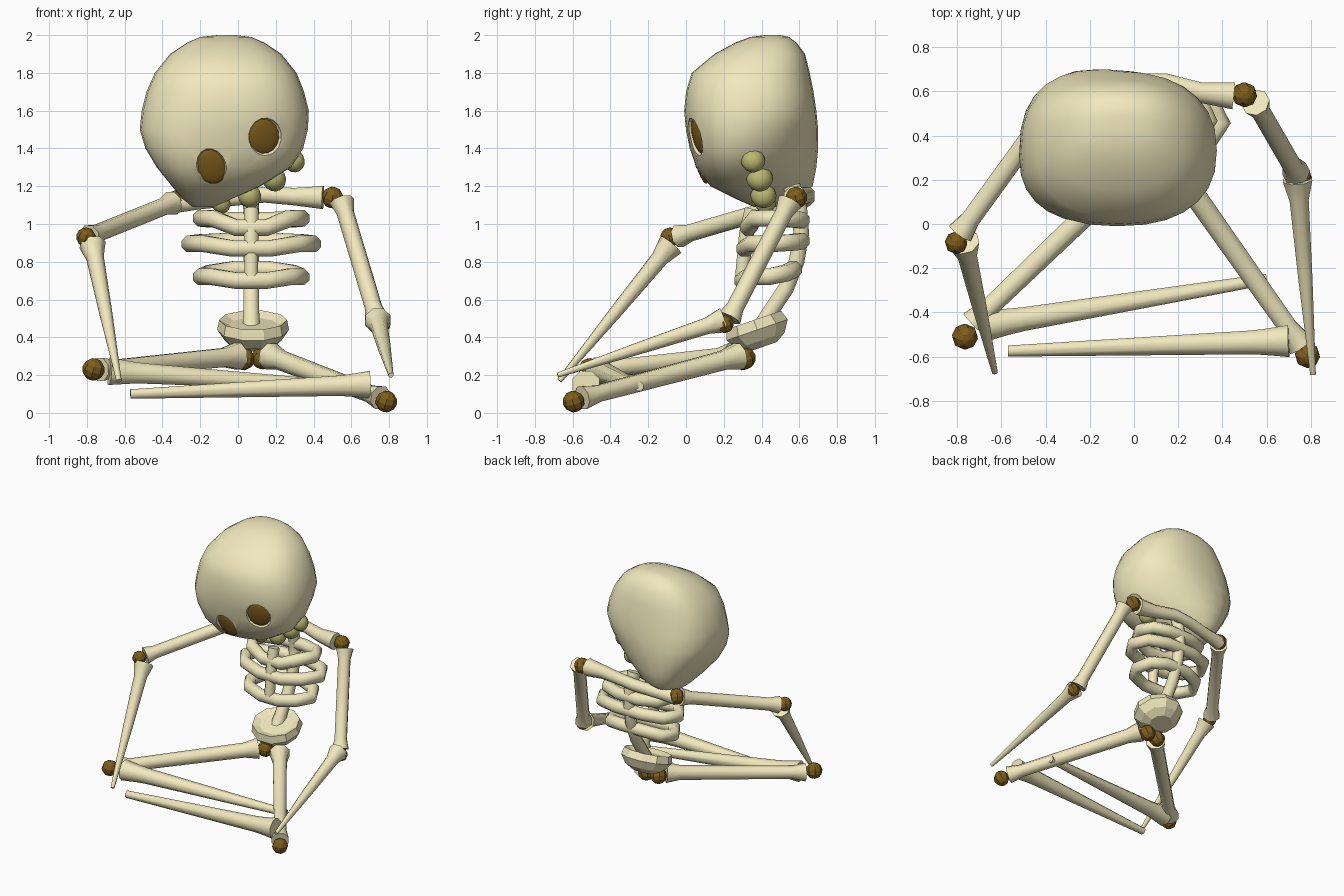
import bpy, bmesh, math
from mathutils import Vector, Matrix

if "Cube" in bpy.data.objects:
    bpy.data.objects.remove(bpy.data.objects["Cube"])


def material(name, color):
    m = bpy.data.materials.new(name)
    m.diffuse_color = (*color, 1)
    m.use_nodes = True
    m.node_tree.nodes["Principled BSDF"].inputs["Base Color"].default_value = m.diffuse_color
    return m


BONE = material("bone", (0.88, 0.81, 0.51))
JOINT = material("joint_brown", (0.21, 0.11, 0.012))
TOOTH = material("tooth", (0.50, 0.48, 0.17))


def finish(name, bm, mat, smooth=None):
    bmesh.ops.recalc_face_normals(bm, faces=bm.faces)
    me = bpy.data.meshes.new(name)
    bm.to_mesh(me)
    bm.free()
    ob = bpy.data.objects.new(name, me)
    bpy.context.collection.objects.link(ob)
    me.materials.append(mat)
    if smooth:
        bpy.ops.object.select_all(action='DESELECT')
        ob.select_set(True)
        bpy.context.view_layer.objects.active = ob
        bpy.ops.object.shade_smooth_by_angle(angle=math.radians(smooth))
    return ob


def loft(name, rings, mat, smooth=None, closed=False):
    bm = bmesh.new()
    vs = [[bm.verts.new(p) for p in r] for r in rings]
    n = len(vs[0])
    pairs = list(zip(vs, vs[1:])) + ([(vs[-1], vs[0])] if closed else [])
    for a, b in pairs:
        for i in range(n):
            j = (i + 1) % n
            bm.faces.new((a[i], a[j], b[j], b[i]))
    if not closed:
        bm.faces.new(vs[0])
        bm.faces.new(vs[-1])
    return finish(name, bm, mat, smooth)


def tube(name, pts, radii, sides=8, closed=False, up=(0, 0, 1)):
    pts = [Vector(p) for p in pts]
    n, rings = len(pts), []
    for i, p in enumerate(pts):
        if closed:
            t = pts[(i + 1) % n] - pts[i - 1]
        else:
            t = pts[min(i + 1, n - 1)] - pts[max(i - 1, 0)]
        u = t.cross(Vector(up)).normalized()
        v = u.cross(t).normalized()
        rings.append([p + radii[i] * (math.cos(a) * u + math.sin(a) * v)
                      for a in (2 * math.pi * (k + 0.5) / sides for k in range(sides))])
    return loft(name, rings, BONE, 56, closed)


def bone(name, a, b, profile):
    a, b = Vector(a), Vector(b)
    up = (0, 0, 1) if abs((b - a).normalized().z) < 0.9 else (0, 1, 0)
    return tube(name, [a.lerp(b, t) for t, r in profile], [r for t, r in profile], 8, up=up)


def ball(name, loc, scale, mat, rot=(0, 0, 0), seg=8, rows=6, smooth=None):
    bm = bmesh.new()
    bmesh.ops.create_uvsphere(bm, u_segments=seg, v_segments=rows, radius=1)
    ob = finish(name, bm, mat, smooth)
    ob.location, ob.rotation_euler, ob.scale = loc, rot, scale
    return ob


# skull: z, x range, y range per slice; lower slices lean away from the back right corner
slices = [(2.0, -.11, -.01, .42, .5), (1.99, -.2, .07, .34, .545), (1.96, -.27, .14, .26, .585),
          (1.9, -.36, .23, .15, .63), (1.8, -.44, .31, .03, .655), (1.7, -.485, .35, 0, .675),
          (1.6, -.51, .375, -.01, .69), (1.5, -.52, .37, 0, .70), (1.4, -.49, .345, .02, .70),
          (1.3, -.43, .28, .05, .69), (1.2, -.35, .12, .13, .67), (1.13, -.29, -.04, .27, .6),
          (1.09, -.24, -.12, .36, .52)]
rings = []
for z, x0, x1, y0, y1 in slices:
    low = min(1, max(0, (1.62 - z) / .3))
    f = .5 - .15 * low
    cx, cy = x0 + f * (x1 - x0), y0 + f * (y1 - y0)
    ring = []
    for k in range(28):
        c, s = math.cos(math.tau * k / 28), math.sin(math.tau * k / 28)
        e = 0.84
        if s > 0.01:
            e = 0.78 if c < 0 else 0.84 + .3 * low
        ring.append((cx + ((x1 - cx) if c > 0 else (cx - x0)) * math.copysign(abs(c) ** e, c),
                     cy + ((y1 - cy) if s > 0 else (cy - y0)) * math.copysign(abs(s) ** e, s), z))
    rings.append(ring)
skull = loft("skull", rings, BONE, 60)

# eye sockets: shallow hollows with a brown lining
eyes = []
for side, loc, w, h, roll in (("left", (-.14, -.05, 1.30), .075, .1, .3),
                              ("right", (.145, -.03, 1.46), .088, .1, .3)):
    hit, p, normal, idx = skull.ray_cast(Vector(loc), Vector((0, 1, 0)))
    rot = (normal.to_track_quat('Z', 'Y').to_matrix() @ Matrix.Rotation(roll, 3, 'Z')).to_euler()
    eyes.append((side, p, normal, rot, w, h))
for side, p, normal, rot, w, h in eyes:
    cut = ball(side + "_socket_cutter", p, (w * 1.05, h * 1.05, .05), BONE, rot, 16, 10)
    cut.hide_render = cut.hide_viewport = True
    mod = skull.modifiers.new(side + "_socket", 'BOOLEAN')
    mod.operation, mod.object, mod.solver = 'DIFFERENCE', cut, 'EXACT'
    ball(side + "_eye", p - normal * .03, (w * 1.03, h * 1.03, .025), JOINT, rot, 16, 10, 60)

# teeth along the tilted jaw
for i, (p, r) in enumerate((((-.09, .42, 1.11), .052), ((.06, .41, 1.15), .064),
                            ((.19, .39, 1.24), .066), ((.295, .355, 1.335), .06))):
    ball(f"tooth_{i}", p, (r, r * 1.08, r * 1.05), TOOTH, (0, -.5, 0), 10, 8, 60)

# spine and breastbone
tube("spine", [(.06, .56, 1.2), (.07, .6, 1.08), (.07, .61, .95), (.07, .585, .8),
               (.07, .53, .66), (.07, .45, .54), (.07, .39, .44)],
     [.05, .045, .045, .045, .045, .045, .05], up=(1, 0, 0))
tube("breastbone", [(.07, .35, 1.08), (.07, .32, .95), (.07, .295, .72)], [.042, .042, .038],
     up=(1, 0, 0))

# ribs: closed angular loops (back height, side height, front height, half width, y range)
for i, (zb, zs, zf, w, y0, y1) in enumerate(((1.02, 1.03, .98, .265, .33, .61),
                                             (.91, .895, .87, .325, .31, .61),
                                             (.76, .72, .70, .265, .30, .57))):
    d = y1 - y0
    right = [(.35 * w, y1, zb), (.82 * w, y0 + .85 * d, (zb + zs) / 2), (w, y0 + .5 * d, zs),
             (.76 * w, y0 + .12 * d, zs), (.3 * w, y0, zf)]
    loop = [(.07 + x, y, z) for x, y, z in right] + [(.07 - x, y, z) for x, y, z in right[::-1]]
    tube(f"rib_{i}", loop, [.047] * 10, 8, closed=True)

# shoulder girdle
tube("shoulder_girdle", [(-.33, .59, 1.11), (-.2, .61, 1.12), (.0, .64, 1.14), (.14, .64, 1.155),
                         (.3, .595, 1.145), (.45, .58, 1.14)], [.055, .045, .045, .045, .05, .066])

# pelvis: faceted, solid, tilted up at the back
tilt = Matrix.Translation((.08, .38, .43)) @ Matrix.Rotation(.33, 4, 'X')
rings = []
for z, rx, ry in ((.04, .13, .11), (.065, .18, .16), (.01, .19, .18),
                  (-.05, .15, .14), (-.085, .09, .08)):
    rings.append([tilt @ Vector((rx * math.cos(math.tau * k / 10), ry * math.sin(math.tau * k / 10), z))
                  for k in range(10)])
loft("pelvis", rings, BONE)

# limbs: shaft flared at both ends, or tapering to a point
SHAFT = ((0, .066), (.1, .047), (.9, .047), (1, .064))
THIGH = ((0, .076), (.1, .054), (.9, .047), (1, .066))
SHIN = ((0, .078), (.09, .063), (.14, .058), (1, .027))
FORE = ((0, .072), (.1, .047), (.5, .035), (1, .014))
for name, a, b, prof in (
        ("left_upper_arm", (-.35, .56, 1.11), (-.785, -.04, .935), SHAFT),
        ("left_forearm", (-.77, -.08, .89), (-.63, -.67, .17), FORE),
        ("right_upper_arm", (.55, .55, 1.12), (.735, .23, .5), SHAFT),
        ("right_forearm", (.74, .20, .49), (.81, -.68, .2), FORE),
        ("left_thigh", (0, .25, .30), (-.73, -.45, .23), THIGH),
        ("left_shin", (-.68, -.46, .22), (.6, -.25, .14), SHIN),
        ("right_thigh", (.17, .28, .30), (.755, -.55, .08), THIGH),
        ("right_shin", (.70, -.53, .15), (-.57, -.575, .1), SHIN)):
    bone(name, a, b, prof)

# brown ball joints
for name, p, r in (("left_shoulder", (-.33, .59, 1.12), .058), ("right_shoulder", (.50, .585, 1.14), .058),
                   ("left_elbow", (-.805, -.085, .93), .052), ("right_elbow", (.76, .205, .47), .048),
                   ("left_hip", (.03, .30, .285), .06), ("right_hip", (.13, .31, .29), .06),
                   ("left_knee", (-.765, -.51, .23), .06), ("right_knee", (.785, -.595, .06), .058)):
    ball(name + "_joint", p, (r, r, r), JOINT, (.3, .3, 0))
